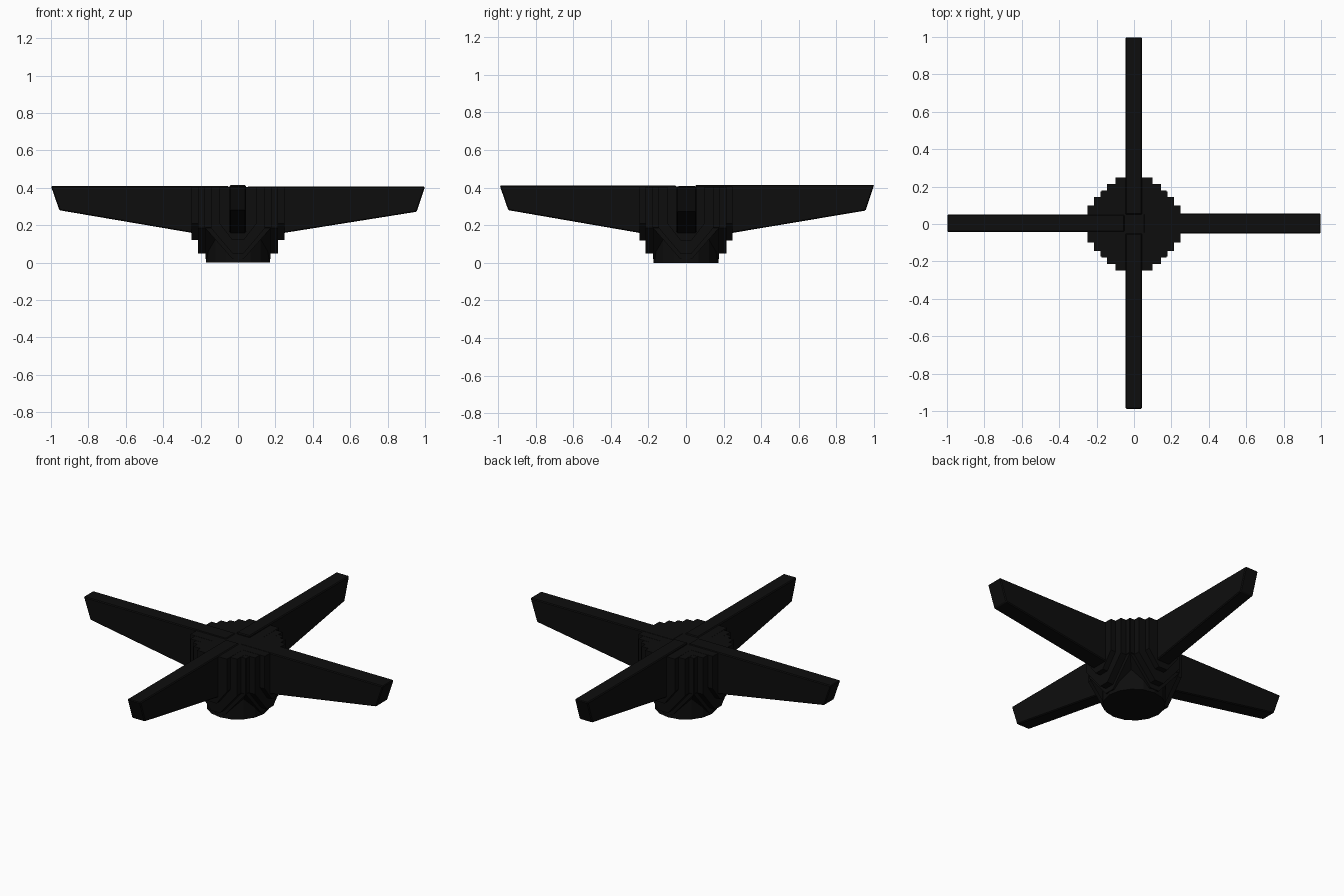
import bpy, bmesh, math
from mathutils import Matrix

cube = bpy.data.objects.get("Cube")
if cube:
    bpy.data.objects.remove(cube)

black = bpy.data.materials.new("matte_black")
black.use_nodes = True
colour = (0.004, 0.004, 0.004, 1)
black.diffuse_color = colour
black.node_tree.nodes["Principled BSDF"].inputs["Base Color"].default_value = colour


def finish(name, bm):
    bmesh.ops.recalc_face_normals(bm, faces=bm.faces)
    mesh = bpy.data.meshes.new(name)
    bm.to_mesh(mesh)
    bm.free()
    mesh.materials.append(black)
    obj = bpy.data.objects.new(name, mesh)
    bpy.context.collection.objects.link(obj)
    return obj


def prism(name, profile, y0, y1, turn=0):
    """Extrude an x-z profile from y0 to y1, then turn it about z."""
    bm = bmesh.new()
    face = bm.faces.new([bm.verts.new((x, y0, z)) for x, z in profile])
    new = bmesh.ops.extrude_face_region(bm, geom=[face])["geom"]
    moved = [v for v in new if isinstance(v, bmesh.types.BMVert)]
    bmesh.ops.translate(bm, verts=moved, vec=(0, y1 - y0, 0))
    bmesh.ops.rotate(bm, verts=bm.verts, matrix=Matrix.Rotation(math.radians(turn), 3, "Z"))
    return finish(name, bm)


# Round core that forms the foot
bm = bmesh.new()
bmesh.ops.create_cone(bm, cap_ends=True, segments=16, radius1=0.172, radius2=0.172,
                      depth=0.4, matrix=Matrix.Translation((0, 0, 0.2)))
finish("hub_core", bm)

# Stepped hub panels with V-shaped lower ends, crossed along both axes
steps = [("outer", 0.248, 0.10, 0.12, 0.405),
         ("middle", 0.215, 0.145, 0.05, 0.404),
         ("inner", 0.175, 0.178, 0.02, 0.403)]
for label, depth, half, low, top in steps:
    shoulder = low + half - 0.01
    profile = [(-half, top), (-half, shoulder), (-0.03, low),
               (0.03, low), (half, shoulder), (half, top)]
    for axis, turn in (("lengthwise", 0), ("crosswise", 90)):
        prism(f"hub_{label}_{axis}", profile, -depth, depth, turn)

# Four tapering arms: length, sides, top, tip underside, turn
arms = [("left_arm", 1.0, -0.05, 0.055, 0.406, 0.272, 0),
        ("back_arm", 1.0, -0.042, 0.045, 0.415, 0.278, 90),
        ("right_arm", 1.0, -0.05, 0.042, 0.409, 0.28, 180),
        ("front_arm", 0.99, -0.045, 0.042, 0.41, 0.28, 270)]
for name, length, y0, y1, top, low, turn in arms:
    profile = [(0.05, top), (length, top), (length - 0.045, low),
               (0.24, 0.158), (0.05, 0.128)]
    arm = prism(name, profile, y0, y1, turn)
    bevel = arm.modifiers.new("soft_edges", "BEVEL")
    bevel.width = 0.005
    bevel.segments = 1
